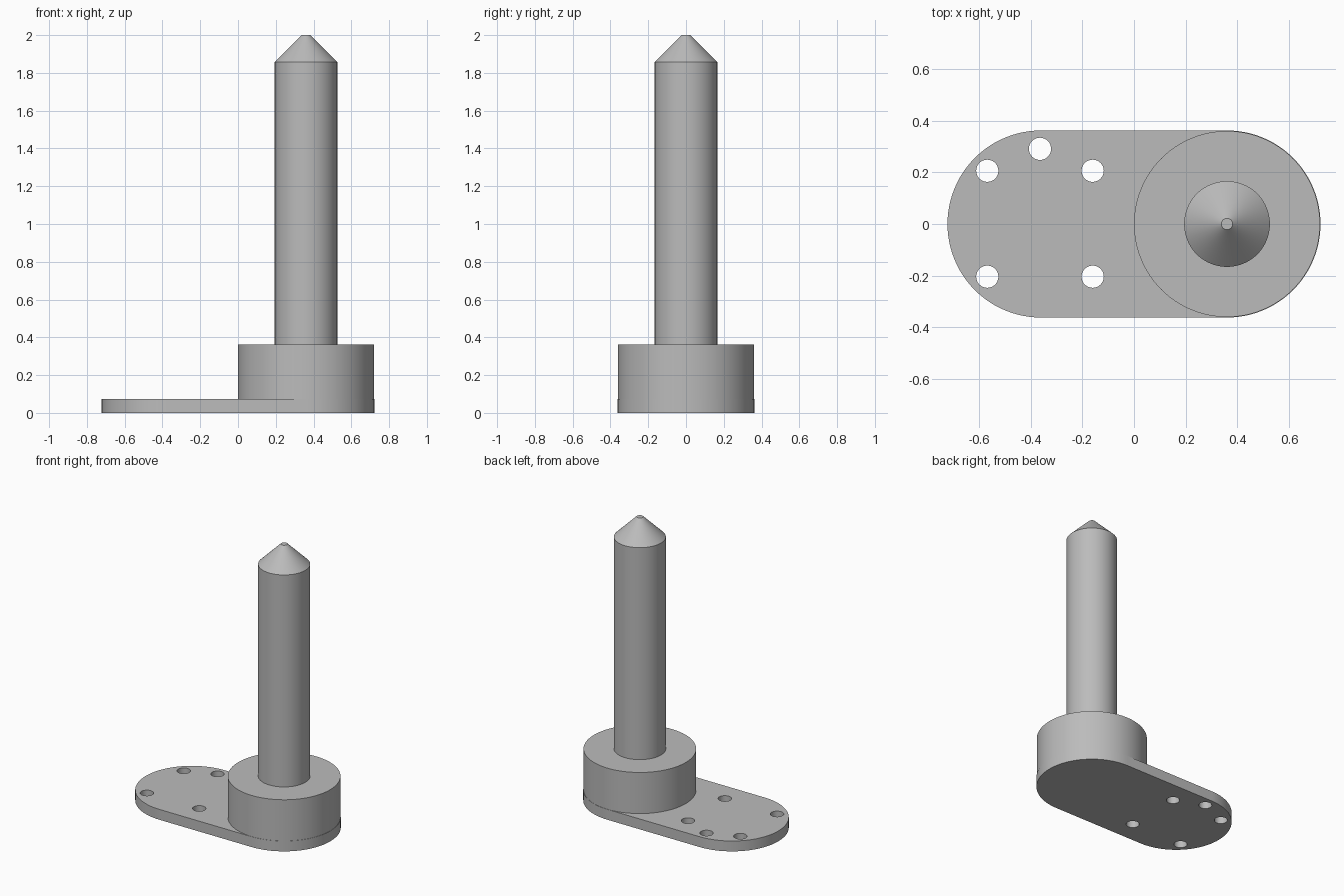
import bpy, bmesh
from math import pi, cos, sin, radians

cube = bpy.data.objects.get("Cube")
if cube:
    bpy.data.objects.remove(cube, do_unlink=True)

R = 0.36          # end radius of plate and boss
PLATE_TOP = 0.073
POST_X = 0.36

grey = bpy.data.materials.new("plain grey")
grey.use_nodes = True
colour = (0.5, 0.5, 0.5, 1)
grey.diffuse_color = colour
grey.node_tree.nodes["Principled BSDF"].inputs["Base Color"].default_value = colour


def finish(name, bm, material=grey):
    bmesh.ops.recalc_face_normals(bm, faces=bm.faces)
    mesh = bpy.data.meshes.new(name)
    bm.to_mesh(mesh)
    bm.free()
    mesh.materials.append(material)
    obj = bpy.data.objects.new(name, mesh)
    bpy.context.collection.objects.link(obj)
    return obj


def extrude_outline(name, points, z0, z1):
    bm = bmesh.new()
    face = bm.faces.new([bm.verts.new((x, y, z0)) for x, y in points])
    out = bmesh.ops.extrude_face_region(bm, geom=[face])
    top = [v for v in out["geom"] if isinstance(v, bmesh.types.BMVert)]
    bmesh.ops.translate(bm, verts=top, vec=(0, 0, z1 - z0))
    return finish(name, bm)


def arc(cx, cy, r, start, sweep, count):
    return [(cx + r * cos(start + sweep * i / count),
             cy + r * sin(start + sweep * i / count)) for i in range(count + 1)]


def lathe(name, profile, x, sides=96):
    bm = bmesh.new()
    verts = [bm.verts.new((x + r, 0, z)) for r, z in profile]
    edges = [bm.edges.new(pair) for pair in zip(verts, verts[1:])]
    bmesh.ops.spin(bm, geom=verts + edges, cent=(x, 0, 0), axis=(0, 0, 1),
                   angle=2 * pi, steps=sides, use_merge=True)
    bmesh.ops.remove_doubles(bm, verts=bm.verts, dist=1e-5)
    return finish(name, bm)


def smooth(obj):
    bpy.ops.object.select_all(action="DESELECT")
    obj.select_set(True)
    bpy.context.view_layer.objects.active = obj
    bpy.ops.object.shade_smooth_by_angle(angle=radians(30))


# Base plate with two round ends
outline = (arc(POST_X, 0, R + 0.002, -pi / 2, pi, 48)
           + arc(-POST_X, 0, R + 0.002, pi / 2, pi, 48))
plate = extrude_outline("base_plate", outline, 0, PLATE_TOP)

# Screw holes drilled through the plate
holes = [(x, y) for x in (-0.568, -0.16) for y in (-0.204, 0.206)] + [(-0.364, 0.291)]
for x, y in holes:
    drill = extrude_outline("hole_cutter", arc(x, y, 0.043, 0, 2 * pi, 32)[:-1], -0.1, 0.2)
    drill.hide_render = True
    cut = plate.modifiers.new("hole", "BOOLEAN")
    cut.operation, cut.solver, cut.object = "DIFFERENCE", "EXACT", drill
    bpy.context.view_layer.objects.active = plate
    bpy.ops.object.modifier_apply(modifier=cut.name)
    bpy.data.objects.remove(drill, do_unlink=True)
smooth(plate)

# Round boss standing on the plate
smooth(lathe("boss", [(0, 0.07), (R, 0.07), (R, 0.363), (0, 0.363)], POST_X))

# Post with a blunt conical tip
smooth(lathe("pointed_post", [(0, 0.36), (0.166, 0.36), (0.166, 1.858),
                              (0.022, 2), (0, 2)], POST_X))
